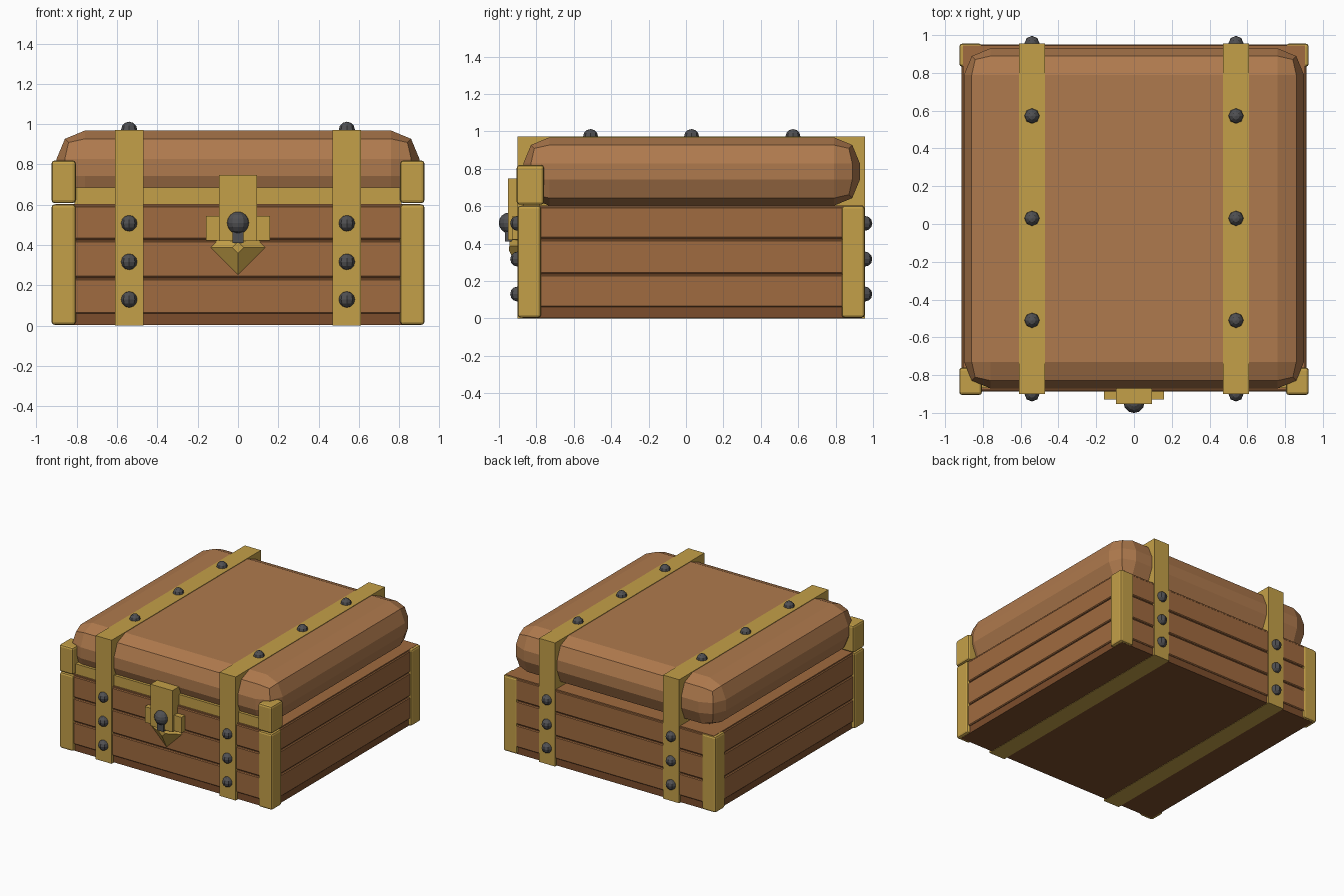
import bpy, bmesh, math
from mathutils import Matrix

if "Cube" in bpy.data.objects:
    bpy.data.objects.remove(bpy.data.objects["Cube"])


def material(name, rgb):
    m = bpy.data.materials.new(name)
    m.diffuse_color = (*rgb, 1)
    m.use_nodes = True
    m.node_tree.nodes["Principled BSDF"].inputs["Base Color"].default_value = m.diffuse_color
    return m


LID = material("lid_wood", (0.43, 0.195, 0.075))
WOOD = material("plank_wood", (0.35, 0.145, 0.05))
DARK = material("dark_wood", (0.2, 0.075, 0.025))
GOLD = material("brass", (0.55, 0.35, 0.065))
IRON = material("iron", (0.08, 0.08, 0.085))


def finish(name, bm, mat):
    me = bpy.data.meshes.new(name)
    bm.to_mesh(me)
    bm.free()
    ob = bpy.data.objects.new(name, me)
    me.materials.append(mat)
    bpy.context.collection.objects.link(ob)
    return ob


def box(name, x, y, z, mat, bevel=0, segments=1):
    """Box from (min, max) pairs, with optional bevel."""
    bm = bmesh.new()
    bmesh.ops.create_cube(bm, size=1)
    for v in bm.verts:
        v.co = [r[0] if c < 0 else r[1] for r, c in zip((x, y, z), v.co)]
    ob = finish(name, bm, mat)
    if bevel:
        m = ob.modifiers.new("bevel", 'BEVEL')
        m.width, m.segments = bevel, segments
    return ob


def ball(name, loc, r, u=8, v=6):
    bm = bmesh.new()
    bmesh.ops.create_uvsphere(bm, u_segments=u, v_segments=v, radius=r)
    ob = finish(name, bm, IRON)
    ob.location = loc
    return ob


# Body: dark core with three raised planks
box("body_core", (-0.9, 0.9), (-0.875, 0.94), (0.003, 0.6), DARK)
for i, z in enumerate([(0.06, 0.232), (0.24, 0.42), (0.428, 0.595)]):
    box(f"plank_{i}", (-0.912, 0.912), (-0.888, 0.95), z, WOOD, 0.006)
box("body_top", (-0.905, 0.905), (-0.88, 0.945), (0.594, 0.604), WOOD)

# Padded lid and its front trim
box("lid", (-0.9, 0.9), (-0.87, 0.93), (0.602, 0.968), LID, 0.14, 2)
box("front_trim", (-0.81, 0.81), (-0.868, -0.78), (0.604, 0.685), GOLD)

for s, side in ((-1, "left"), (1, "right")):
    def span(a, b):
        return tuple(sorted((s * a, s * b)))

    # Corner brackets
    cx = span(0.805, 0.925)
    box(f"front_corner_{side}", cx, (-0.9, -0.775), (0.004, 0.602), GOLD, 0.015, 2)
    box(f"back_corner_{side}", cx, (0.833, 0.955), (0.004, 0.602), GOLD, 0.015, 2)
    box(f"lid_corner_{side}", cx, (-0.905, -0.76), (0.608, 0.82), GOLD, 0.015, 2)

    # Strap and rivets
    box(f"strap_{side}", span(0.47, 0.61), (-0.9, 0.956), (0, 0.972), GOLD)
    spots = [(y, z) for y in (-0.9, 0.956) for z in (0.13, 0.317, 0.508)]
    spots += [(y, 0.972) for y in (-0.51, 0.03, 0.572)]
    for i, (y, z) in enumerate(spots):
        ball(f"rivet_{side}_{i}", (s * 0.54, y, z), 0.04)

# Lock: hasp, cross plate, pointed pendant, keyhole
box("lock_hasp", (-0.095, 0.095), (-0.952, -0.84), (0.42, 0.747), GOLD)
box("lock_plate", (-0.16, 0.16), (-0.93, -0.86), (0.422, 0.545), GOLD)
bm = bmesh.new()
bmesh.ops.create_cone(bm, cap_ends=True, segments=4, radius1=0.14, radius2=0.028, depth=0.06,
                      matrix=Matrix.Rotation(math.pi / 2, 4, 'X'))
xs = [abs(v.co.x) for v in bm.verts]
if 0.01 < min(xs):  # stand the square on its point
    bmesh.ops.rotate(bm, verts=bm.verts, matrix=Matrix.Rotation(math.pi / 4, 3, 'Y'))
pendant = finish("lock_pendant", bm, GOLD)
pendant.location = (0, -0.915, 0.388)
ball("keyhole_knob", (0, -0.945, 0.51), 0.056, 12, 8)
box("keyhole_slot", (-0.028, 0.028), (-0.968, -0.9), (0.41, 0.5), IRON)
